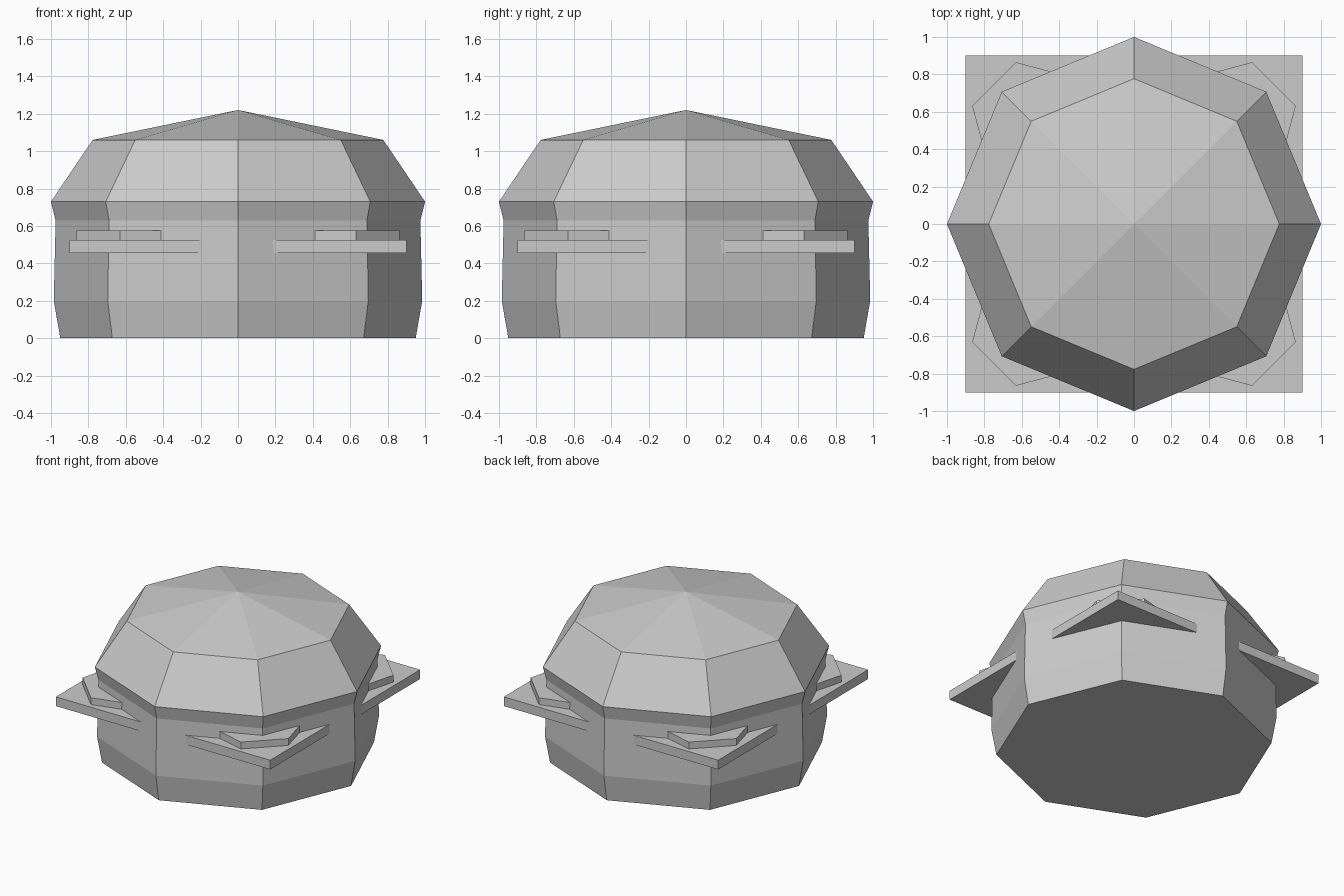
import bpy
import bmesh
from math import cos, sin, pi, radians

cube = bpy.data.objects.get("Cube")
if cube:
    bpy.data.objects.remove(cube, do_unlink=True)

# Single flat grey
grey = bpy.data.materials.new("plain_grey")
grey.use_nodes = True
colour = (0.6, 0.6, 0.6, 1)
grey.diffuse_color = colour
grey.node_tree.nodes["Principled BSDF"].inputs["Base Color"].default_value = colour


def lathe(name, profile, sides, centre=(0, 0), turn=0.0):
    """Stack polygon rings of (radius, height); zero radius closes to a tip."""
    bm = bmesh.new()
    rings = []
    for r, z in profile:
        count = sides if r > 0 else 1
        rings.append([bm.verts.new((centre[0] + r * cos(turn + 2 * pi * i / sides),
                                    centre[1] + r * sin(turn + 2 * pi * i / sides), z))
                      for i in range(count)])
    for low, high in zip(rings, rings[1:]):
        for i in range(sides):
            j = (i + 1) % sides
            if len(high) == 1:
                bm.faces.new((low[i], low[j], high[0]))
            else:
                bm.faces.new((low[i], low[j], high[j], high[i]))
    bm.faces.new(rings[0][::-1])
    if len(rings[-1]) > 1:
        bm.faces.new(rings[-1])
    bmesh.ops.recalc_face_normals(bm, faces=bm.faces)
    mesh = bpy.data.meshes.new(name)
    bm.to_mesh(mesh)
    bm.free()
    mesh.materials.append(grey)
    obj = bpy.data.objects.new(name, mesh)
    bpy.context.collection.objects.link(obj)
    return obj


# Octagonal bun with domed top
lathe("bun", [(0.95, 0), (0.985, 0.2), (0.975, 0.63), (1, 0.73),
              (0.777, 1.06), (0, 1.22)], 8)

# Square cheese slice poking out at the corners
half = 0.9
lathe("cheese_slice", [(half * 2 ** 0.5, 0.455), (half * 2 ** 0.5, 0.525)], 4, turn=pi / 4)

# Hexagonal pickle on each cheese corner, flat side outward
for side, sx in (("left", 1), ("right", -1)):
    for end, sy in (("front", -1), ("back", 1)):
        lathe(f"pickle_{end}_{side}", [(0.332, 0.525), (0.332, 0.577)], 6,
              centre=(0.544 * sx, 0.544 * sy), turn=radians(15 if sx * sy > 0 else -15))
